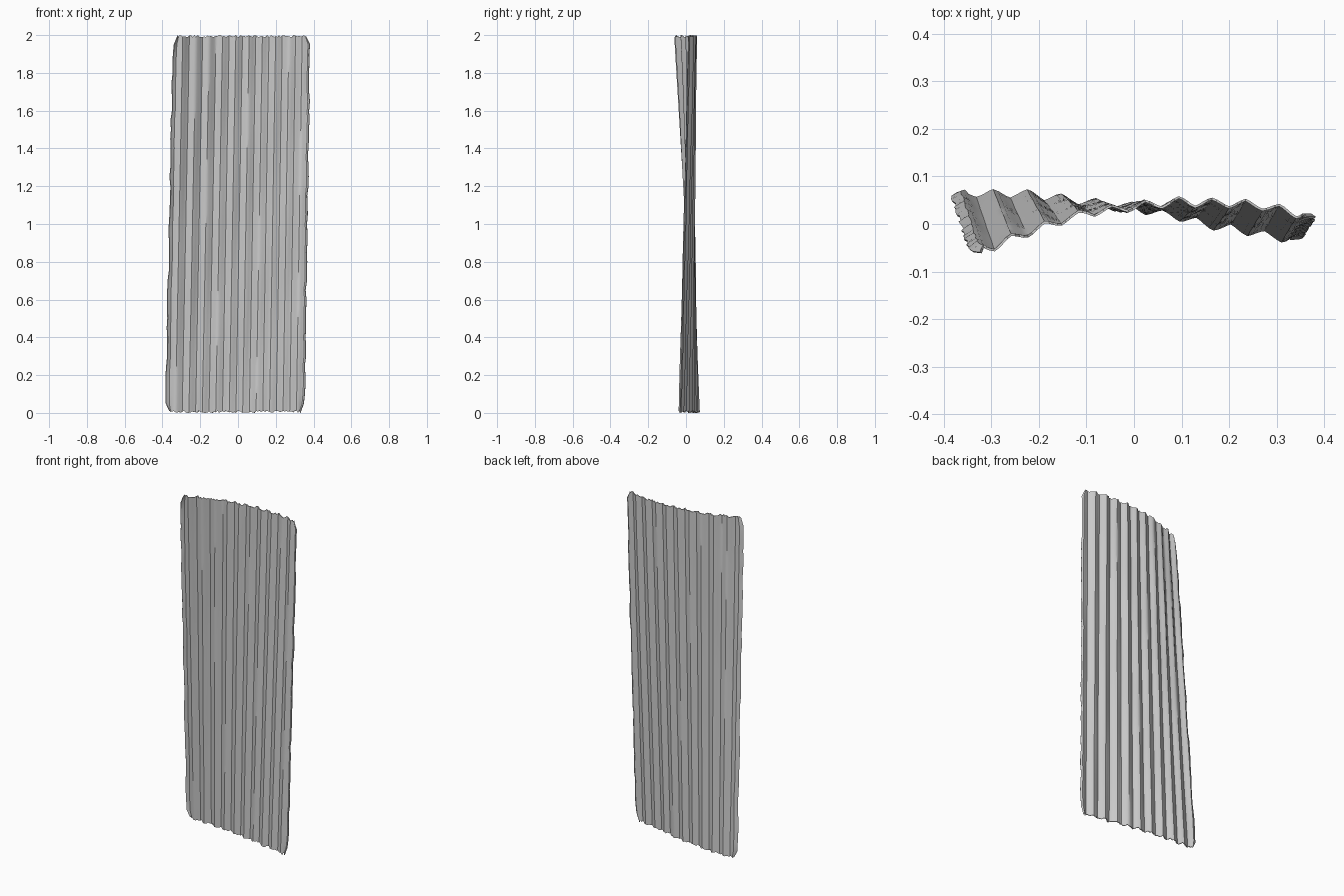
import bpy, math, random

if "Cube" in bpy.data.objects:
    bpy.data.objects.remove(bpy.data.objects["Cube"])

random.seed(4)
H, ROWS, WAVES, PER = 2.0, 40, 10, 8
AMP, THICK = 0.0085, 0.005

# Plan-view centre lines (x, y) of the bottom and top edges: the sheet twists between them
BOTTOM = [(-0.387, 0.062), (-0.30, 0.062), (-0.22, 0.062), (-0.155, 0.053), (-0.085, 0.043),
          (0.0, 0.034), (0.08, 0.020), (0.16, -0.002), (0.24, -0.014), (0.30, -0.026), (0.355, -0.036)]
TOP = [(-0.348, -0.060), (-0.29, -0.045), (-0.22, -0.017), (-0.155, 0.006), (-0.10, 0.024),
       (0.0, 0.036), (0.09, 0.047), (0.16, 0.045), (0.235, 0.042), (0.31, 0.031), (0.385, 0.010)]


def along(line, s):
    """Point at width fraction s on a centre line."""
    x = line[0][0] + s * (line[-1][0] - line[0][0])
    for (xa, ya), (xb, yb) in zip(line, line[1:]):
        if x <= xb + 1e-9:
            return x, ya + (yb - ya) * (x - xa) / (xb - xa)
    return line[-1]


# Column positions follow the corrugation so that every ridge is a column
cols = [0.0] + [0.027 + 0.096 * k / PER for k in range(-1, WAVES * PER + 1)] + [1.0]
N = len(cols)
left = [random.uniform(0, 0.008) for _ in range(ROWS + 1)]
right = [random.uniform(0, 0.008) for _ in range(ROWS + 1)]
low = [random.uniform(0, 0.012) for _ in range(N)]
high = [random.uniform(0, 0.012) for _ in range(N)]
low[N // 2] = high[N // 3] = 0

verts, faces = [], []
for r in range(ROWS + 1):
    t0 = r / ROWS
    corner = 0.022 * max(0, 1 - min(t0, 1 - t0) / 0.03)     # chipped corners
    for c, s in enumerate(cols):
        # ragged rim
        z = H * t0 + low[c] * (r == 0) - high[c] * (r == ROWS)
        t = z / H
        (xa, ya), (xb, yb) = along(BOTTOM, s), along(TOP, s)
        x, y = xa + (xb - xa) * t, ya + (yb - ya) * t
        x += (left[r] + corner) * max(0, 1 - s / 0.05)
        x -= (right[r] + corner) * max(0, 1 - (1 - s) / 0.05)
        # angular wave with softened ridges, slightly dented lengthwise
        phase = math.tau * (s - 0.027) / 0.096
        wave = math.asin(0.95 * math.cos(phase)) / math.asin(0.95)
        dent = 1 + 0.18 * math.sin(3.1 * z + 17 * s) * math.sin(5.3 * z - 29 * s)
        y += AMP * wave * dent
        verts.append((x, y, z))
for r in range(ROWS):
    for c in range(N - 1):
        a = r * N + c
        faces.append((a, a + 1, a + N + 1, a + N))

# Twisted corrugated sheet
mesh = bpy.data.meshes.new("corrugated_sheet")
mesh.from_pydata(verts, [], faces)
sheet = bpy.data.objects.new("corrugated_sheet", mesh)
bpy.context.collection.objects.link(sheet)
solid = sheet.modifiers.new("sheet_thickness", "SOLIDIFY")
solid.thickness = THICK
solid.offset = 0

bpy.context.view_layer.objects.active = sheet
sheet.select_set(True)
bpy.ops.object.modifier_apply(modifier=solid.name)
bpy.ops.object.shade_smooth_by_angle(angle=math.radians(35))
